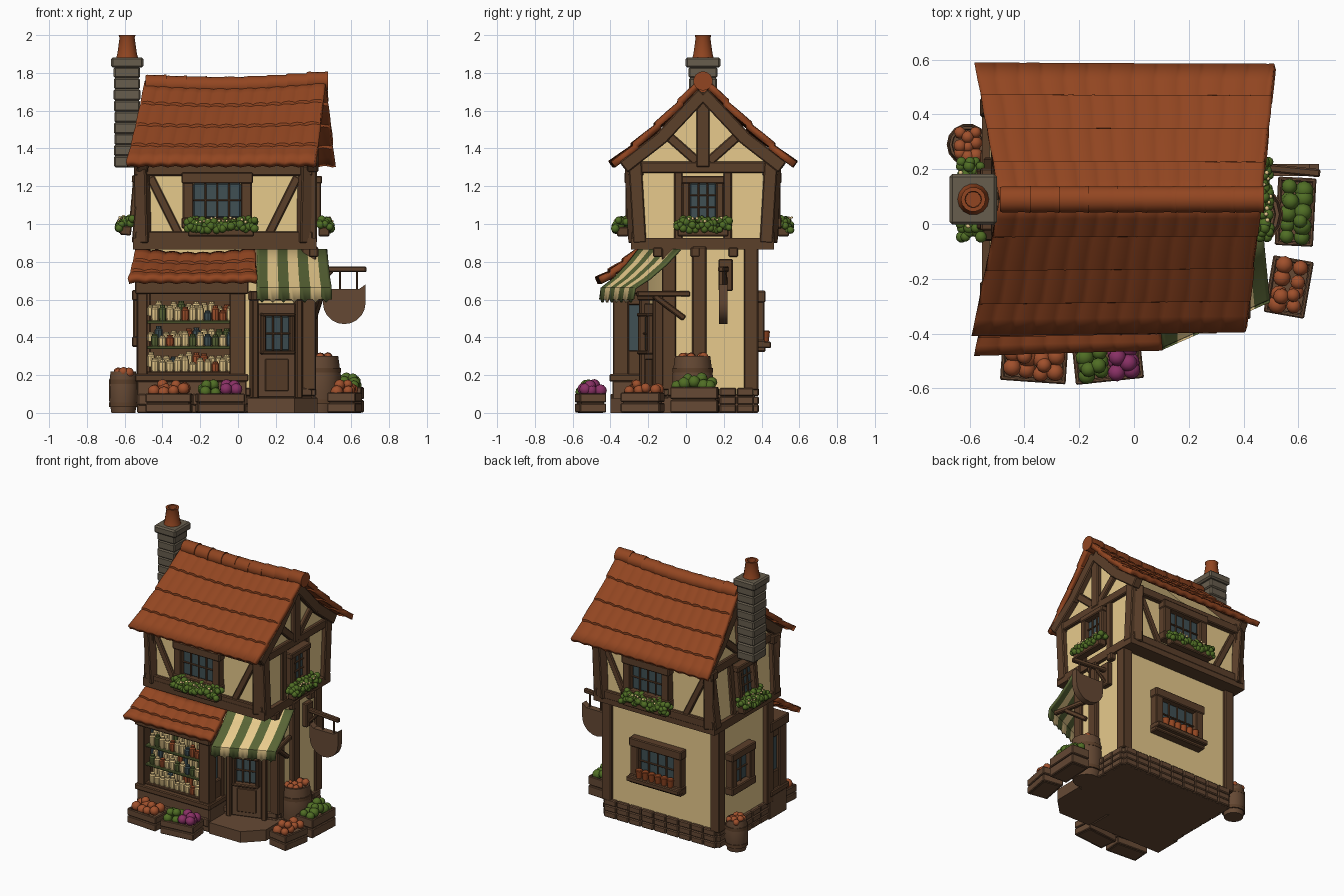
import bpy, bmesh, math, random
from mathutils import Matrix, Vector

random.seed(4)
if "Cube" in bpy.data.objects:
    bpy.data.objects.remove(bpy.data.objects["Cube"])


def material(name, *rgb):
    m = bpy.data.materials.new(name)
    m.diffuse_color = (*rgb, 1)
    m.use_nodes = True
    m.node_tree.nodes["Principled BSDF"].inputs["Base Color"].default_value = (*rgb, 1)
    return m


tile = material("terracotta", .285, .06, .015)
wood = material("dark wood", .105, .05, .023)
oak = material("brown wood", .13, .066, .034)
plaster = material("cream plaster", .92, .68, .3)
stone = material("grey stone", .135, .11, .075)
leaf = material("leaf green", .08, .155, .018)
glass = material("dark glass", .05, .08, .088)
cloth = material("awning green", .098, .128, .036)
fruit = material("orange fruit", .35, .08, .025)
plum = material("magenta fruit", .25, .03, .13)


def turn(degrees, axis="Z"):
    return Matrix.Rotation(math.radians(degrees), 4, axis)


def place(x, y, z=0, degrees=0):
    return Matrix.Translation((x, y, z)) @ turn(degrees)


HOME = Matrix()


def make(name, bm, mats, frame=HOME, thick=0):
    bm.transform(frame)
    if not thick:
        bmesh.ops.recalc_face_normals(bm, faces=bm.faces)
    mesh = bpy.data.meshes.new(name)
    bm.to_mesh(mesh)
    bm.free()
    for m in mats if isinstance(mats, list) else [mats]:
        mesh.materials.append(m)
    mesh.polygons.foreach_set("use_smooth", [True] * len(mesh.polygons))
    mesh.set_sharp_from_angle(angle=math.radians(35))
    ob = bpy.data.objects.new(name, mesh)
    bpy.context.collection.objects.link(ob)
    if thick:
        mod = ob.modifiers.new("Thickness", "SOLIDIFY")
        mod.thickness, mod.offset = thick, 0


def block(name, mat, centre, size, frame=HOME, bevel=.006):
    bm = bmesh.new()
    bmesh.ops.create_cube(bm, size=1)
    bmesh.ops.scale(bm, vec=size, verts=bm.verts)
    bevel = min(bevel, min(size) * .3)
    bmesh.ops.bevel(bm, geom=bm.edges[:], offset=bevel, segments=1, affect="EDGES")
    make(name, bm, mat, frame @ Matrix.Translation(centre))


def beam(name, a, b, width=.055, depth=.05, frame=HOME):
    a, b = Vector(a), Vector(b)
    spin = (b - a).to_track_quat("Z", "Y").to_matrix().to_4x4()
    block(name, wood, (0, 0, 0), (width, depth, (b - a).length), frame @ Matrix.Translation((a + b) / 2) @ spin)


def prism(name, mat, points, start, end, frame=HOME):
    bm = bmesh.new()
    face = bm.faces.new([bm.verts.new((u, start, v)) for u, v in points])
    new = bmesh.ops.extrude_face_region(bm, geom=[face])["geom"]
    bmesh.ops.translate(bm, vec=(0, end - start, 0), verts=[v for v in new if isinstance(v, bmesh.types.BMVert)])
    make(name, bm, mat, frame)


def slab(name, mat, plan, low, high):
    prism(name, mat, plan, -high, -low, turn(-90, "X"))


def lathe(name, mat, profile, frame=HOME, sides=14):
    bm = bmesh.new()
    rings = [[bm.verts.new((r * math.cos(math.tau * i / sides), r * math.sin(math.tau * i / sides), z))
              for i in range(sides)] for r, z in profile]
    for low, high in zip(rings, rings[1:]):
        for i in range(sides):
            j = (i + 1) % sides
            bm.faces.new((low[i], low[j], high[j], high[i]))
    bm.faces.new(rings[0])
    bm.faces.new(rings[-1])
    make(name, bm, mat, frame)


def clump(name, mat, centre, size, radius, count, frame=HOME):
    bm = bmesh.new()
    for i in range(count):
        spot = [c + s * random.uniform(-.5, .5) for c, s in zip(centre, size)]
        spot[0] = centre[0] + size[0] * ((i + .5) / count - .5)
        bmesh.ops.create_icosphere(bm, subdivisions=2, radius=radius * random.uniform(.8, 1.1),
                                   matrix=Matrix.Translation(spot))
    make(name, bm, mat, frame)


def window(name, frame, u, z, w, h, columns, rows=2, trim=.05):
    block(name + "_glass", glass, (u, -.012, z), (w, .02, h), frame)
    for s in (-1, 1):
        block(name + "_jamb", wood, (u + s * (w + trim) / 2, -.025, z), (trim, .06, h + trim), frame)
        block(name + "_rail", wood, (u, -.028, z + s * (h + trim) / 2), (w + 2.2 * trim, .066, trim), frame)
    for i in range(1, columns):
        block(name + "_bar", wood, (u + w * (i / columns - .5), -.022, z), (.009, .02, h), frame)
    for i in range(1, rows):
        block(name + "_crossbar", wood, (u, -.022, z + h * (i / rows - .5)), (w, .02, .009), frame)


def flower_box(frame, u, w, z=.985):
    block("flower_box", wood, (u, -.07, z - .025), (w, .06, .05), frame)
    for y, low in ((-.05, .025), (-.085, .02), (-.1, -.005)):
        clump("flower_box_leaves", leaf, (u, y, z + low), (w + .02, .02, .035), .021, int(w * 70), frame)
    clump("flower_box_blossoms", plaster, (u, -.1, z + .035), (w * .8, .03, .03), .008, int(w * 40), frame)


# Ground floor, plinth and brick courses
plan = [(-.5, .36), (.39, .36), (.39, -.1), (.07, -.2), (-.5, -.2)]
slab("ground_floor_walls", plaster, plan, .1, .88)
slab("plinth", oak, plan, 0, .13)
for a, b in zip(plan, plan[1:] + plan[:1]):
    a, b = Vector((*a, 0)), Vector((*b, 0))
    n = max(3, round((b - a).length / .1))
    frame = place(*a.lerp(b, .5).xy, 0, math.degrees(math.atan2(b.y - a.y, b.x - a.x)))
    for row in range(3):
        for i in range(n):
            size = ((b - a).length / n - .004, .04 + random.uniform(0, .012), .043)
            block("plinth_brick", oak, ((b - a).length * ((i + .5) / n - .5), 0, .022 + row * .044), size, frame)
for x, y in [(-.495, .345), (.37, .345), (.385, .07), (.375, -.09), (-.5, -.2)]:
    beam("ground_post", (x, y, .12), (x, y, .88), .075, .075)
slab("floor_band", wood, [(-.555, -.29), (.415, -.29), (.415, .465), (-.555, .465)], .865, .925)
for y in (-.15, .05, .25):
    block("joist_end", wood, (.4, y, .85), (.05, .05, .05))
ground_back, ground_left = place(0, .36, 0, 180), place(-.5, .13, 0, -90)
window("back_window", ground_back, .045, .485, .28, .2, 4, 2, .062)
for i in range(6):
    lathe("flower_pot", tile, [(.018, 0), (.025, .055), (.02, .06)], ground_back @ place(-.08 + i * .05, -.06, .375))
block("back_sill", wood, (.045, -.05, .36), (.42, .08, .035), ground_back)
window("side_window", ground_left, 0, .5, .15, .19, 2, 2, .055)

# Door and step
door = place(.195, -.162, 0, 17.4)
slab("door_step", oak, [(.05, -.4), (.3, -.4), (.42, -.28), (.42, -.06), (.05, -.2)], 0, .08)
block("door_panel", oak, (0, -.015, .33), (.21, .03, .5), door)
block("door_lower_panel", wood, (0, -.032, .2), (.13, .012, .17), door)
window("door_light", door @ Matrix.Translation((0, -.015, 0)), 0, .42, .14, .18, 3, 2, .02)
for s in (-1, 1):
    block("door_jamb", wood, (s * .122, -.02, .35), (.034, .06, .55), door)
block("door_lintel", wood, (0, -.02, .62), (.29, .07, .05), door)

# Shop bay with shelves, goods and panelled ends
block("bay_base", oak, (-.245, -.29, .085), (.58, .2, .17))
for i in range(6):
    block("bay_brick", oak, (-.485 + i * .096, -.388, .07), (.09, .025, .06))
block("bay_sill", wood, (-.245, -.3, .185), (.6, .21, .04))
block("bay_back", wood, (-.245, -.215, .42), (.54, .02, .45))
block("bay_lintel", wood, (-.245, -.3, .665), (.6, .21, .07))
for x, w in ((-.507, .055), (-.002, .085)):
    block("bay_post", wood, (x, -.345, .42), (w, .085, .46))
    block("bay_rear_post", wood, (x, -.215, .42), (w, .045, .46))
    block("bay_end_panel", wood, (x, -.28, .26), (w * .7, .12, .14))
    block("bay_end_header", wood, (x, -.28, .6), (w * .7, .12, .06))
    block("bay_end_light", glass, (x, -.28, .45), (.012, .12, .3))
for row, z in enumerate((.21, .345, .48)):
    block("bay_shelf", cloth if row else wood, (-.255, -.3, z), (.46, .14, .016))
    for i in range(22):
        h, front_row = random.uniform(.05, .085), i % 2
        frame = place(-.46 + i * .02, -.345 if front_row else -.275, z + .008 + (0 if front_row else .025))
        mat = random.choice([plaster, plaster, plaster, plaster, fruit, cloth, glass])
        lathe("shop_jar", mat, [(.017, 0), (.021, h * .2), (.021, h * .75), (.014, h * .85), (.015, h)], frame, 8)


def tiled_slope(name, ridge, eave, sag, courses, tiles):
    """ridge and eave are (left, right) corner pairs."""
    bm = bmesh.new()
    rows, steps = [], tiles * 6
    for course in range(courses):
        for part in (0, .5, 1):
            t, row = (course + part) / courses, []
            for i in range(steps + 1):
                u = i / steps
                p = Vector(ridge[0]).lerp(ridge[1], u).lerp(Vector(eave[0]).lerp(eave[1], u), t)
                wave = abs(math.sin(math.pi * (u * tiles + .15 * (course % 2))))
                p.z += .013 * part + .008 * wave - sag * 4 * t * (1 - t) - .025 * math.sin(math.pi * u) * (1 - t)
                row.append(bm.verts.new(p))
            rows.append(row)
    for a, b in zip(rows, rows[1:]):
        for i in range(steps):
            bm.faces.new((a[i], a[i + 1], b[i + 1], b[i]))
    make(name, bm, tile, thick=.035)


# Roofs
ridge = [(-.49, .09, 1.745), (.465, .09, 1.76)]
tiled_slope("front_roof", ridge, [(-.59, -.4, 1.3), (.41, -.385, 1.3)], .014, 4, 13)
tiled_slope("back_roof", ridge, [(-.58, .58, 1.3), (.515, .575, 1.3)], .014, 4, 13)
tiled_slope("bay_roof", [(-.54, -.25, .855), (.09, -.25, .855)], [(-.58, -.475, .685), (.1, -.455, .685)], .008, 3, 8)
for i in range(9):
    x = -.49 + i * .1067
    z = 1.745 - .022 * math.sin(math.pi * (i + .5) / 9) + .002 * i
    lathe("ridge_tile", tile, [(.045, 0), (.049, .01), (.048, .09), (.051, .112)], place(x, .09, z) @ turn(90, "Y"))

# Upper storey with timber framing; the left gable leans inwards
right = place(.385, .09, 0, 90)
left = place(-.53, .09, .9, -90) @ turn(-5, "X") @ Matrix.Translation((0, 0, -.9))
front, back = place(-.075, -.265), place(-.075, .445, 0, 180)
gable = [(-.355, .922), (.355, .922), (.36, 1.33), (.24, 1.435), (0, 1.69), (-.24, 1.435), (-.36, 1.33)]
for frame in (right, left):
    prism("upper_walls", plaster, gable, 0, .5, frame)
    beam("tie_beam", (-.39, 0, 1.3), (.39, 0, 1.3), .05, .06, frame)
    beam("king_post", (0, 0, 1.3), (0, 0, 1.7), .07, .06, frame)
    for s in (-1, 1):
        beam("corner_post", (s * .335, 0, .9), (s * .36, 0, 1.33), .065, .07, frame)
        beam("lower_rafter", (s * .42, -.01, 1.3), (s * .22, -.01, 1.455), .06, .07, frame)
        beam("upper_rafter", (s * .23, -.01, 1.445), (0, -.01, 1.69), .06, .07, frame)
        beam("gable_strut", (s * .03, 0, 1.33), (s * .2, 0, 1.48), .045, .05, frame)
        beam("window_post", (s * .13, 0, .92), (s * .13, 0, 1.29), .045, .04, frame)
    window("gable_window", frame, 0, 1.12, .14, .19, 3, 3, .04)
    flower_box(frame, 0, .27)
for frame, shift in ((front, -.035), (back, -.05)):
    beam("wall_plate", (-.47, 0, 1.285), (.47, 0, 1.285), .08, .06, frame)
    beam("floor_plate", (-.47, 0, .93), (.47, 0, .93), .045, .06, frame)
    for s in (-1, 1):
        beam("corner_post", (s * .425, 0, .9), (s * .435, -.02, 1.31), .07, .06, frame)
        beam("diagonal_brace", (s * .39, 0, 1.25), (s * .23, 0, .93), .035, .045, frame)
    window("upper_window", frame, shift, 1.125, .25, .18, 4, 2, .058)
    flower_box(frame, shift + .02, .35)

# Chimney
for i in range(9):
    w = random.uniform(.133, .143)
    block("chimney_course", stone, (-.588, .09, 1.33 + i * .059), (w, w + .012, .06), bevel=.008)
block("chimney_cap", stone, (-.587, .09, 1.855), (.172, .185, .055), bevel=.01)
lathe("chimney_pot", tile, [(.058, 1.88), (.052, 1.9), (.04, 1.985), (.045, 2), (.03, 2), (.028, 1.95)], place(-.587, .09))

# Striped awning
bm = bmesh.new()
stripes, rows = 7, []
for t, drop in ((0, .865), (.3, .785), (.65, .71), (.96, .66), (1, .6)):
    a = Vector((.1, -.25, 0)).lerp((.1, -.455, 0), t)
    b = Vector((.47, -.03, 0)).lerp((.495, -.28, 0), t)
    rows.append([bm.verts.new(a.lerp(b, i / 28) + Vector((0, 0, drop - (t == 1) * .015 * (i % 4 == 2))))
                 for i in range(4 * stripes + 1)])
for a, b in zip(rows, rows[1:]):
    for i in range(4 * stripes):
        bm.faces.new((a[i], b[i], b[i + 1], a[i + 1])).material_index = i // 4 % 2
make("awning", bm, [cloth, plaster], thick=.012)
beam("awning_arm", (.4, .02, .63), (.46, -.26, .63), .03, .03)
beam("awning_brace", (.4, -.01, .5), (.44, -.17, .62), .03, .03)

# Hanging sign
block("sign_bracket", wood, (.41, .21, .73), (.04, .075, .17))
beam("sign_arm", (.39, .215, .76), (.68, .185, .76), .03, .03)
beam("sign_brace", (.41, .21, .66), (.5, .205, .755), .022, .022)
board = [(.45, .68), (.48, .655), (.64, .655), (.675, .68)]
board += [(.5625 + .1125 * math.cos(a), .58 + .11 * math.sin(a)) for a in [-math.pi * i / 10 for i in range(11)]]
prism("sign_board", oak, board, .175, .22)
for x in (.54, .63):
    beam("sign_rod", (x, .197, .65), (x, .197, .76), .012, .012)


def crate(x, y, w, d, h, degrees, fills):
    frame = place(x, y, 0, degrees)
    block("crate_floor", oak, (0, 0, h * .4), (w - .02, d - .02, h * .8), frame)
    for s in (-1, 1):
        for z in (.25, .75):
            block("crate_end", oak, (s * (w / 2 - .008), 0, h * z), (.016, d, h * .46), frame)
            block("crate_side", oak, (0, s * (d / 2 - .008), h * z), (w, .016, h * .46), frame)
    share, lines = (w - .03) / len(fills), round(d / .055)
    for i, mat in enumerate(fills):
        u = share * (i + .5) - (w - .03) / 2
        for line in range(lines):
            v = (d - .03) * ((line + .5) / lines - .5)
            clump("crate_produce", mat, (u, v, h + .012), (share, .02, .03), .033, round(share / .05), frame)
        clump("heaped_produce", mat, (u, 0, h + .04), (share * .7, d * .4, .01), .03, 2, frame)


def barrel(x, y, r, h):
    frame = place(x, y)
    lathe("barrel", oak, [(r * .82, 0), (r, h * .35), (r, h * .65), (r * .87, h), (r * .75, h), (r * .72, h - .03)], frame)
    for z in (.2, .75):
        lathe("barrel_hoop", wood, [(r * .97, h * z - .012), (r, h * z - .012), (r, h * z + .012), (r * .97, h * z + .012)], frame)
    for s in (-1, 0, 1):
        clump("barrel_produce", fruit, (0, s * r * .45, h - .005), (r * 1.1, .02, .01), .026, 3, frame)


# Produce around the shop
crate(-.365, -.51, .24, .135, .105, -4, [fruit])
crate(-.095, -.505, .25, .14, .105, 6, [leaf, plum])
crate(.565, -.23, .15, .21, .11, -10, [fruit])
crate(.59, .045, .14, .25, .14, -3, [leaf])
barrel(.435, .035, .11, .3)
barrel(-.607, .29, .077, .22)
